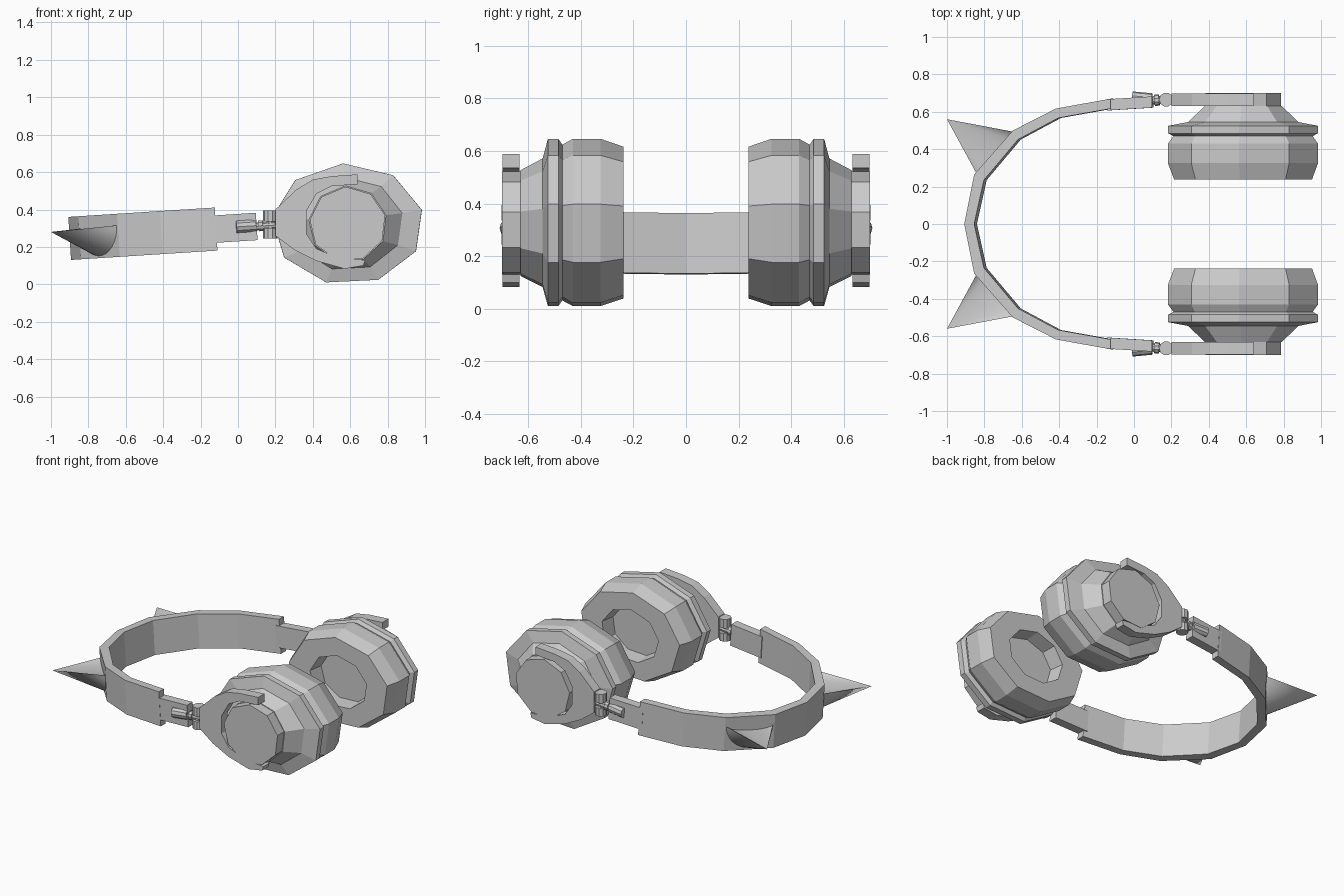
import bpy, bmesh, math
from mathutils import Vector

if "Cube" in bpy.data.objects:
    bpy.data.objects.remove(bpy.data.objects["Cube"])

TILT = 0.064          # headband rises gently towards the cups
CUP_X, CUP_Z = 0.587, 0.322


def make(name, verts, faces, mirror=True):
    bm = bmesh.new()
    vs = [bm.verts.new(v) for v in verts]
    for f in faces:
        bm.faces.new([vs[i] for i in f])
    bmesh.ops.recalc_face_normals(bm, faces=bm.faces)
    me = bpy.data.meshes.new(name)
    bm.to_mesh(me)
    bm.free()
    ob = bpy.data.objects.new(name, me)
    bpy.context.collection.objects.link(ob)
    if mirror:
        m = ob.modifiers.new("Mirror", "MIRROR")
        m.use_axis = (False, True, False)
        m.use_mirror_merge = False
    return ob


def rings(name, loops, mirror=True):
    """Skin a list of equal-sized loops and cap both ends."""
    n = len(loops[0])
    verts = [v for l in loops for v in l]
    faces = [(r * n + i, r * n + (i + 1) % n, (r + 1) * n + (i + 1) % n, (r + 1) * n + i)
             for r in range(len(loops) - 1) for i in range(n)]
    faces += [tuple(range(n)), tuple(range(len(verts) - n, len(verts)))]
    return make(name, verts, faces, mirror)


def cup_part(name, profile):
    """Nine-sided elliptical lathe along y; profile rows are (y, rx, rz)."""
    angs = [math.radians(93.5 + 40 * i) for i in range(9)]
    return rings(name, [[(CUP_X + rx * math.cos(a), y, CUP_Z + rz * math.sin(a)) for a in angs]
                        for y, rx, rz in profile])


def prism(name, outline, y0, y1):
    return rings(name, [[(x, y, z) for x, z in outline] for y in (y0, y1)])


def rod(name, a, b, r, n=10):
    a, b = Vector(a), Vector(b)
    q = (b - a).to_track_quat('Z', 'Y')
    circ = [q @ Vector((r * math.cos(t), r * math.sin(t), 0))
            for t in (2 * math.pi * i / n for i in range(n))]
    return rings(name, [[p + c for c in circ] for p in (a, b)])


# Ear cushion with recessed opening
cup_part("ear_cushion", [(0.335, 0.20, 0.165), (0.238, 0.215, 0.175), (0.238, 0.375, 0.295),
                         (0.325, 0.408, 0.325), (0.43, 0.408, 0.325), (0.475, 0.375, 0.30)])
# Outer shell: rim flange and tapering back
cup_part("cup_shell", [(0.465, 0.37, 0.295), (0.485, 0.407, 0.325), (0.525, 0.407, 0.325),
                       (0.545, 0.30, 0.25), (0.63, 0.21, 0.205)])
cup_part("cup_cap", [(0.62, 0.205, 0.20), (0.70, 0.205, 0.20)])

# C-shaped yoke holding the cup
prism("yoke", [(0.20, 0.40), (0.31, 0.505), (0.40, 0.56), (0.50, 0.578), (0.64, 0.588),
               (0.64, 0.535), (0.50, 0.525), (0.42, 0.485), (0.365, 0.39), (0.365, 0.27),
               (0.42, 0.19), (0.54, 0.14), (0.68, 0.13), (0.67, 0.10), (0.57, 0.083),
               (0.42, 0.125), (0.30, 0.185), (0.20, 0.26)], 0.632, 0.698)

# Hinge: knuckles, pin and swivel barrel
rod("hinge_knuckle_upper", (0.172, 0.665, 0.335), (0.172, 0.665, 0.395), 0.038)
rod("hinge_knuckle_lower", (0.172, 0.665, 0.245), (0.172, 0.665, 0.30), 0.038)
rod("hinge_pin", (0.172, 0.665, 0.25), (0.172, 0.665, 0.39), 0.02)
rod("hinge_link", (0.08, 0.66, 0.308), (0.20, 0.665, 0.317), 0.022)
rod("hinge_collar", (0.11, 0.661, 0.312), (0.135, 0.663, 0.314), 0.03)
rod("swivel_barrel", (-0.01, 0.675, 0.307), (0.095, 0.665, 0.314), 0.034)


def band_z(x):
    return 0.303 + TILT * x


def band_section(outer, inner, half):
    """Vertical slab cross-section leaning with the headband tilt."""
    return [(x - TILT * s * half, y, band_z(x) + s * half)
            for (x, y), s in ((outer, 1), (inner, 1), (inner, -1), (outer, -1))]


# Slider bracket between headband and hinge
rings("slider_bracket", [band_section((-0.14, 0.667), (-0.14, 0.607), 0.073),
                         band_section((0.10, 0.682), (0.10, 0.622), 0.073)])

# Faceted headband
outer = [(-0.90, 0), (-0.847, 0.265), (-0.64, 0.50), (-0.41, 0.617), (-0.117, 0.67)]
inner = [(-0.847, 0), (-0.795, 0.235), (-0.612, 0.452), (-0.397, 0.567), (-0.117, 0.617)]
both = lambda pts: [(x, -y) for x, y in pts[:0:-1]] + pts
rings("headband", [band_section(o, i, 0.115) for o, i in zip(both(outer), both(inner))], mirror=False)

# Ear-like spikes: half cones with a slightly hollow upper face
a, b = Vector((-0.845, 0.255, 0.30)), Vector((-0.645, 0.505, 0.317))
mid, half = (a + b) / 2, (b - a) / 2
inward = Vector((0.78, -0.62, 0)) * 0.025
N = 16
base = [mid + inward + half * math.cos(math.pi * i / N) - Vector((0, 0, 0.165 * math.sin(math.pi * i / N)))
        for i in range(N + 1)]
base += [mid + inward - half * math.cos(math.pi * i / 8) - Vector((0, 0, 0.035 * math.sin(math.pi * i / 8)))
         for i in range(1, 8)]
n = len(base)
spike = make("ear_spike", base + [Vector((-1.0, 0.56, 0.28))],
             [(i, (i + 1) % n, n) for i in range(n)] + [tuple(range(n))])
bpy.ops.object.select_all(action='DESELECT')
spike.select_set(True)
bpy.context.view_layer.objects.active = spike
bpy.ops.object.shade_smooth_by_angle(angle=math.radians(40))
